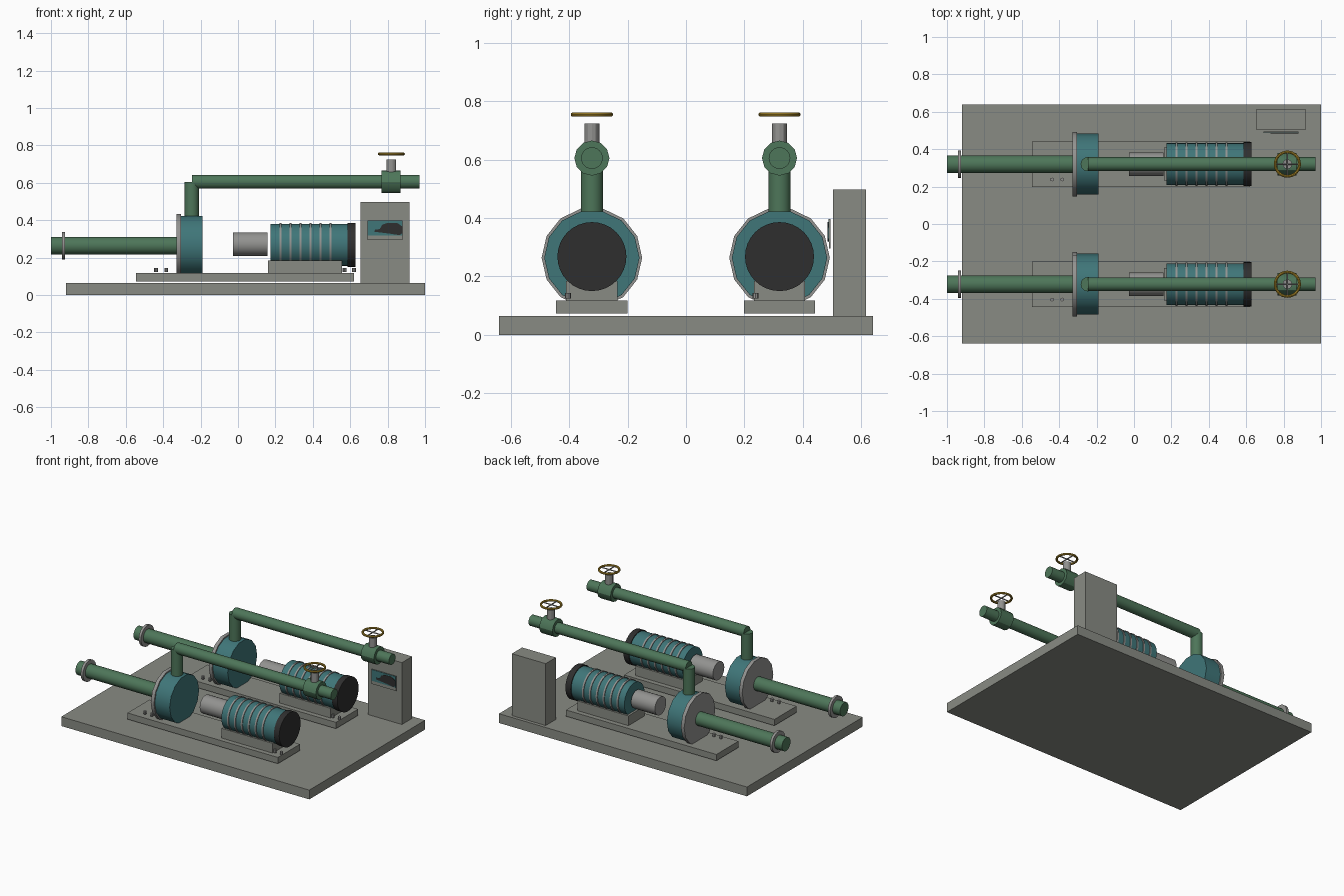
import bpy
import bmesh
from math import pi, cos, sin
from mathutils import Matrix, Vector

default = bpy.data.objects.get("Cube")
if default:
    bpy.data.objects.remove(default, do_unlink=True)


def material(name, r, g, b):
    mat = bpy.data.materials.new(name)
    mat.use_nodes = True
    mat.diffuse_color = (r, g, b, 1)
    mat.node_tree.nodes["Principled BSDF"].inputs["Base Color"].default_value = (r, g, b, 1)
    return mat


grey = material("painted grey", 0.25, 0.26, 0.23)
steel = material("steel", 0.29, 0.29, 0.28)
green = material("pipe green", 0.075, 0.18, 0.1)
teal = material("machine teal", 0.05, 0.18, 0.19)
black = material("rubber black", 0.028, 0.028, 0.028)
gold = material("wheel yellow", 0.45, 0.28, 0.025)

AXIS = {"x": Matrix.Rotation(pi / 2, 4, "Y"),
        "y": Matrix.Rotation(pi / 2, 4, "X"),
        "z": Matrix.Identity(4)}


def finish(bm, name, mat, smooth=False):
    bmesh.ops.recalc_face_normals(bm, faces=bm.faces)
    mesh = bpy.data.meshes.new(name)
    bm.to_mesh(mesh)
    bm.free()
    mesh.materials.append(mat)
    obj = bpy.data.objects.new(name, mesh)
    bpy.context.collection.objects.link(obj)
    if smooth:
        bpy.ops.object.select_all(action="DESELECT")
        obj.select_set(True)
        bpy.context.view_layer.objects.active = obj
        bpy.ops.object.shade_smooth_by_angle()
    return obj


def box(name, x, y, z, mat):
    """Box from three (low, high) ranges."""
    bm = bmesh.new()
    bmesh.ops.create_cube(bm, size=1)
    for v in bm.verts:
        v.co = [lo + (c + 0.5) * (hi - lo) for c, (lo, hi) in zip(v.co, (x, y, z))]
    return finish(bm, name, mat)


def rod(name, axis, span, centre, radius, mat, sides=24):
    """Cylinder along an axis; centre gives the other two coordinates in order."""
    bm = bmesh.new()
    bmesh.ops.create_cone(bm, cap_ends=True, segments=sides, radius1=radius,
                          radius2=radius, depth=span[1] - span[0])
    place = list(centre)
    place.insert("xyz".index(axis), sum(span) / 2)
    bm.transform(Matrix.Translation(place) @ AXIS[axis])
    return finish(bm, name, mat, True)


def ring(name, centre, major, minor, mat, steps=32, sides=8):
    """Horizontal torus swept from a small circle."""
    bm = bmesh.new()
    loops = []
    for i in range(steps):
        a = 2 * pi * i / steps
        loops.append([])
        for j in range(sides):
            b = 2 * pi * j / sides
            r = major + minor * cos(b)
            loops[-1].append(bm.verts.new(Vector(centre) + Vector((r * cos(a), r * sin(a), minor * sin(b)))))
    for i in range(steps):
        here, after = loops[i], loops[(i + 1) % steps]
        for j in range(sides):
            k = (j + 1) % sides
            bm.faces.new((here[j], after[j], after[k], here[k]))
    return finish(bm, name, mat, True)


def plate(name, outline, y, mat):
    """Thin upright plate from an x, z outline."""
    bm = bmesh.new()
    face = bm.faces.new([bm.verts.new((x, y[0], z)) for x, z in outline])
    moved = bmesh.ops.extrude_face_region(bm, geom=[face])["geom"]
    bmesh.ops.translate(bm, vec=(0, y[1] - y[0], 0),
                        verts=[g for g in moved if isinstance(g, bmesh.types.BMVert)])
    return finish(bm, name, mat)


# Floor slab
box("floor_slab", (-0.92, 1.0), (-0.64, 0.64), (0, 0.065), grey)


def pump_set(tag, y):
    def n(part):
        return tag + "_" + part

    shaft = (y, 0.268)
    # Skid, motor pedestal and bolts
    box(n("skid"), (-0.545, 0.62), (y - 0.122, y + 0.122), (0.073, 0.117), grey)
    box(n("motor_pedestal"), (0.16, 0.555), (y - 0.088, y + 0.088), (0.117, 0.185), grey)
    for i, x in enumerate((-0.438, -0.384, 0.57, 0.62)):
        rod(n(f"bolt_{i + 1}"), "z", (0.124, 0.144), (x, y - 0.082), 0.01, steel, 8)

    # Motor with cooling fins, fan cover and coupling
    rod(n("motor"), "x", (0.175, 0.588), shaft, 0.112, teal, 32)
    for i in range(6):
        x = 0.227 + i * 0.0535
        rod(n(f"motor_fin_{i + 1}"), "x", (x - 0.006, x + 0.006), shaft, 0.117, steel, 32)
    rod(n("fan_cover"), "x", (0.586, 0.627), shaft, 0.118, black, 32)
    rod(n("coupling"), "x", (-0.027, 0.157), (y, 0.272), 0.063, steel)

    # Pump casing and back flange
    rod(n("pump_casing"), "x", (-0.306, -0.19), (y, 0.264), 0.163, teal, 14)
    rod(n("casing_flange"), "x", (-0.33, -0.305), (y, 0.264), 0.172, steel, 14)

    # Inlet pipe
    rod(n("inlet_pipe"), "x", (-1.0, -0.32), (y, 0.264), 0.047, green)
    rod(n("inlet_flange"), "x", (-0.942, -0.924), (y, 0.264), 0.073, steel)

    # Discharge riser and line
    rod(n("riser_pipe"), "z", (0.4, 0.605), (-0.247, y), 0.038, green)
    rod(n("discharge_pipe"), "x", (-0.247, 0.97), (y, 0.605), 0.037, green)

    # Gate valve with handwheel
    rod(n("valve_body"), "x", (0.768, 0.87), (y, 0.605), 0.06, green, 12)
    rod(n("valve_stem"), "z", (0.62, 0.724), (0.82, y), 0.026, steel, 12)
    ring(n("handwheel_rim"), (0.82, y, 0.754), 0.065, 0.0075, gold)
    rod(n("handwheel_spoke_x"), "x", (0.755, 0.885), (y, 0.754), 0.004, steel, 8)
    rod(n("handwheel_spoke_y"), "y", (y - 0.065, y + 0.065), (0.82, 0.754), 0.004, steel, 8)


pump_set("front", -0.322)
pump_set("rear", 0.32)

# Control cabinet with display
box("control_cabinet", (0.655, 0.917), (0.503, 0.616), (0.065, 0.498), grey)
box("display_panel", (0.692, 0.88), (0.489, 0.495), (0.295, 0.397), grey)
box("display_screen", (0.692, 0.88), (0.487, 0.49), (0.318, 0.397), teal)
plate("display_dark_area", [(0.73, 0.338), (0.732, 0.35), (0.758, 0.352), (0.77, 0.375), (0.8, 0.386),
                            (0.85, 0.386), (0.88, 0.365), (0.88, 0.33), (0.862, 0.32), (0.81, 0.328)],
      (0.485, 0.488), black)
